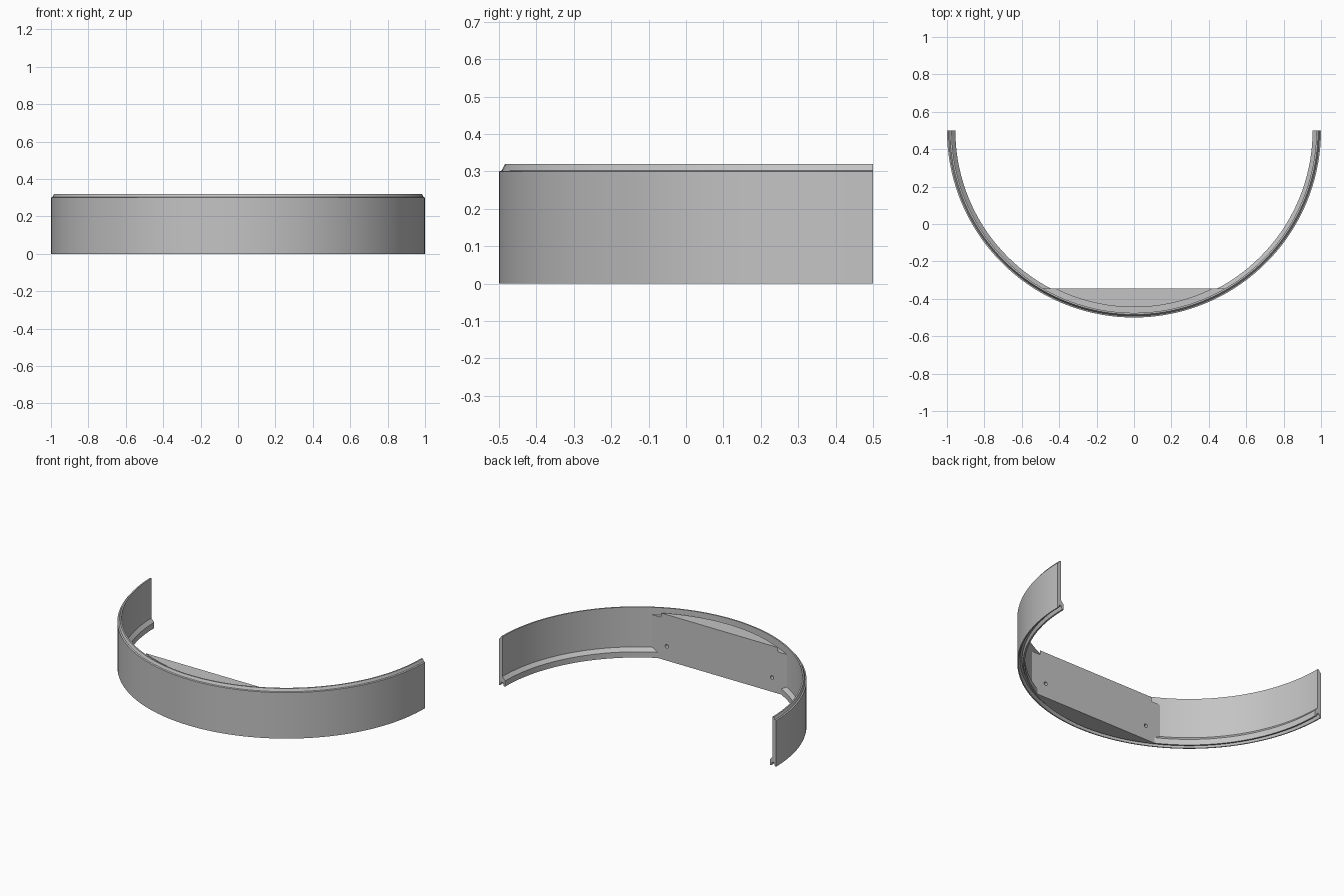
import bpy, bmesh, math

if "Cube" in bpy.data.objects:
    bpy.data.objects.remove(bpy.data.objects["Cube"])

CENTRE_Y = 0.5      # the half ring is swept around (0, CENTRE_Y)
CHORD_Y = -0.345    # flat back of the mounting block
SEGMENTS = 72

grey = bpy.data.materials.new("plain grey")
grey.use_nodes = True
colour = (0.55, 0.55, 0.55, 1)
grey.diffuse_color = colour
grey.node_tree.nodes["Principled BSDF"].inputs["Base Color"].default_value = colour


def arc_point(radius, angle, z):
    return (radius * math.sin(angle), CENTRE_Y - radius * math.cos(angle), z)


def finish(bm, name):
    bmesh.ops.recalc_face_normals(bm, faces=bm.faces)
    mesh = bpy.data.meshes.new(name)
    bm.to_mesh(mesh)
    bm.free()
    mesh.materials.append(grey)
    obj = bpy.data.objects.new(name, mesh)
    bpy.context.collection.objects.link(obj)
    return obj


def select_only(obj):
    bpy.ops.object.select_all(action='DESELECT')
    obj.select_set(True)
    bpy.context.view_layer.objects.active = obj


def smooth(obj):
    select_only(obj)
    bpy.ops.object.shade_smooth_by_angle(angle=math.radians(20))


# Half ring: wall with a stacking lip on top, a ledge and a groove below
profile = [(1, 0), (1, 0.3), (0.992, 0.303), (0.984, 0.32), (0.975, 0.32),
           (0.975, 0.06), (0.955, 0.037), (0.955, 0), (0.965, 0),
           (0.972, 0.022), (0.985, 0.022), (0.993, 0)]
bm = bmesh.new()
rings = []
for i in range(SEGMENTS + 1):
    angle = math.pi * (i / SEGMENTS - 0.5)
    rings.append([bm.verts.new(arc_point(r, angle, z)) for r, z in profile])
for a, b in zip(rings, rings[1:]):
    for j in range(len(profile)):
        k = (j + 1) % len(profile)
        bm.faces.new((a[j], a[k], b[k], b[j]))
bm.faces.new(rings[0])
bm.faces.new(rings[-1])
smooth(finish(bm, "ring_wall"))

# Mounting block: circular segment stepped back at its top and bottom rims
steps = [(0.957, 0), (0.957, 0.03), (0.977, 0.03), (0.977, 0.272),
         (0.945, 0.272), (0.945, 0.3)]
bm = bmesh.new()
layers = []
for r, z in steps:
    half = math.acos((CENTRE_Y - CHORD_Y) / r)
    layers.append([bm.verts.new(arc_point(r, half * (2 * i / 32 - 1), z))
                   for i in range(33)])
for a, b in zip(layers, layers[1:]):
    for i in range(32):
        bm.faces.new((a[i], a[i + 1], b[i + 1], b[i]))
bm.faces.new(layers[0])
bm.faces.new(layers[-1])
bm.faces.new([row[0] for row in layers] + [row[-1] for row in reversed(layers)])
block = finish(bm, "mounting_block")

# Two blind screw holes in the flat back
for side in (-1, 1):
    bpy.ops.mesh.primitive_cylinder_add(
        vertices=20, radius=0.012, depth=0.08,
        location=(side * 0.38, CHORD_Y, 0.093), rotation=(math.pi / 2, 0, 0))
    cutter = bpy.context.object
    cutter.name = "hole_cutter"
    cutter.hide_render = True
    cutter.data.materials.append(grey)
    cut = block.modifiers.new("screw_hole", 'BOOLEAN')
    cut.operation = 'DIFFERENCE'
    cut.solver = 'EXACT'
    cut.object = cutter
    select_only(block)
    bpy.ops.object.modifier_apply(modifier=cut.name)
    bpy.data.objects.remove(cutter)
smooth(block)
